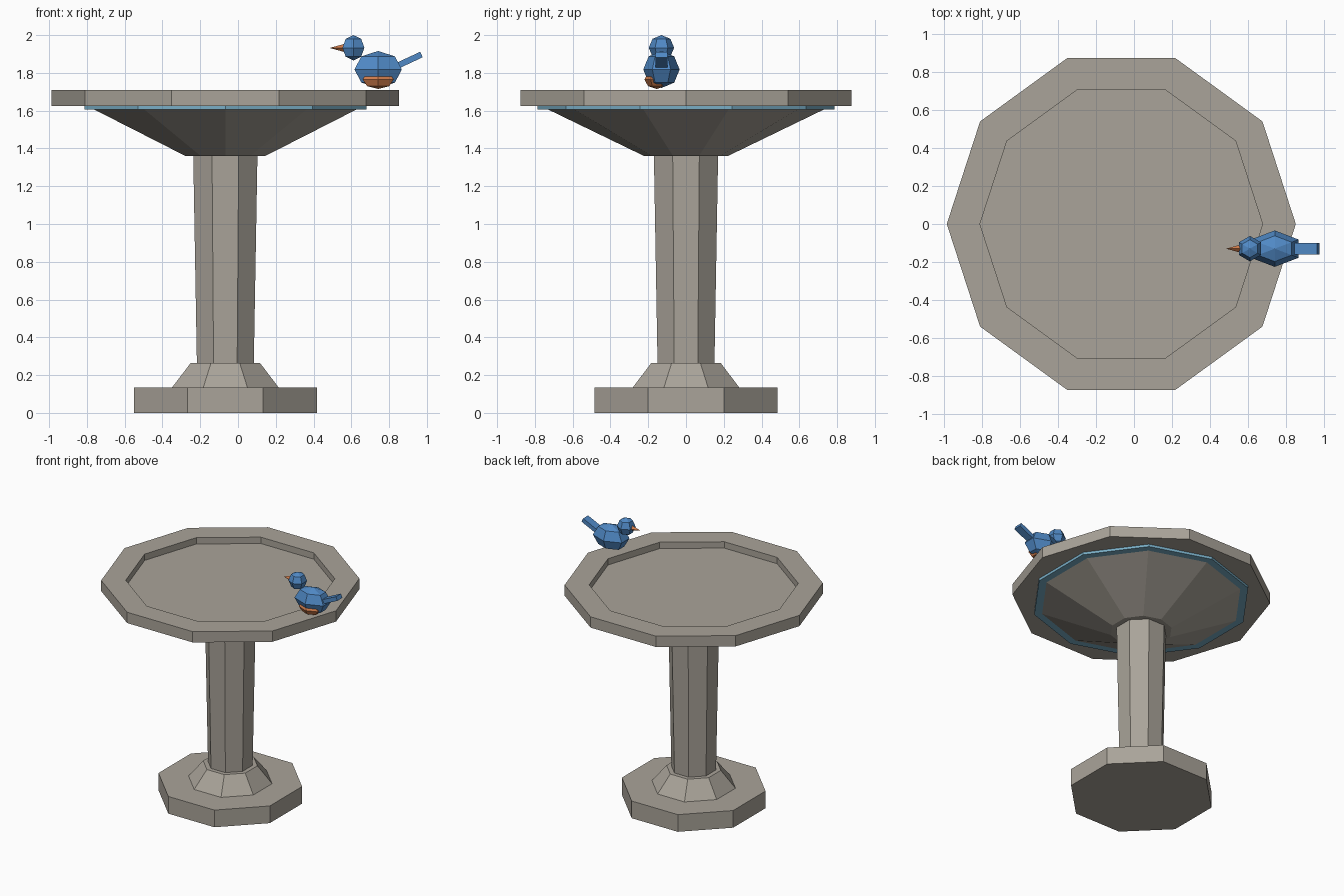
import bpy, bmesh, math
from mathutils import Matrix, Vector

cube = bpy.data.objects.get("Cube")
if cube:
    bpy.data.objects.remove(cube, do_unlink=True)


def material(name, r, g, b):
    m = bpy.data.materials.new(name)
    m.use_nodes = True
    m.diffuse_color = (r, g, b, 1)
    m.node_tree.nodes["Principled BSDF"].inputs["Base Color"].default_value = (r, g, b, 1)
    return m


STONE = material("warm grey stone", 0.40, 0.37, 0.32)
WATER = material("pale water blue", 0.19, 0.42, 0.56)
BLUE = material("feather blue", 0.08, 0.25, 0.56)
ORANGE = material("orange", 0.62, 0.20, 0.07)

AXIS_X = -0.067   # centre line of the stonework
BIRD_Y = -0.13


def finish(name, bm, mat):
    bmesh.ops.recalc_face_normals(bm, faces=bm.faces)
    mesh = bpy.data.meshes.new(name)
    bm.to_mesh(mesh)
    bm.free()
    mesh.materials.append(mat)
    obj = bpy.data.objects.new(name, mesh)
    bpy.context.collection.objects.link(obj)
    return obj


def turned(name, profile, sides, turn, mat):
    """Faceted solid from (radius, height) pairs, capped at both ends."""
    bm = bmesh.new()
    rings = []
    for r, z in profile:
        angles = [turn + math.tau * i / sides for i in range(sides)]
        rings.append([bm.verts.new((AXIS_X + r * math.cos(a), r * math.sin(a), z))
                      for a in angles])
    for low, high in zip(rings, rings[1:]):
        for i in range(sides):
            j = (i + 1) % sides
            bm.faces.new((low[i], low[j], high[j], high[i]))
    bm.faces.new(rings[0])
    bm.faces.new(rings[-1])
    return finish(name, bm, mat)


def ellipsoid(name, centre, radii, mat):
    """Six-sided, four-ring faceted ball."""
    bm = bmesh.new()
    place = Matrix.Translation(centre) @ Matrix.Diagonal((*radii, 1))
    bmesh.ops.create_uvsphere(bm, u_segments=6, v_segments=4, radius=1, matrix=place)
    return finish(name, bm, mat)


# Pedestal, octagonal with a flat side to the front
flat8 = math.pi / 8
turned("base_slab", [(0.524, 0), (0.524, 0.135)], 8, flat8, STONE)
turned("column_foot", [(0.305, 0.135), (0.198, 0.265)], 8, flat8, STONE)
turned("column", [(0.163, 0.26), (0.184, 1.365)], 8, flat8, STONE)

# Ten-sided bowl, water edge and recessed rim
flat10 = math.pi / 10
turned("bowl", [(0.222, 1.36), (0.738, 1.61)], 10, flat10, STONE)
turned("water", [(0.785, 1.605), (0.785, 1.635)], 10, flat10, WATER)
turned("basin_rim", [(0.92, 1.625), (0.92, 1.71), (0.745, 1.71), (0.745, 1.66)],
       10, 0, STONE)

# Bird on the rim
ellipsoid("bird_body", (0.742, BIRD_Y, 1.818), (0.145, 0.096, 0.098), BLUE)
ellipsoid("bird_head", (0.611, BIRD_Y, 1.933), (0.067, 0.067, 0.067), BLUE)
ellipsoid("bird_belly", (0.742, BIRD_Y - 0.025, 1.765), (0.095, 0.065, 0.05), ORANGE)

# Beak, a cone pointing to -x
bm = bmesh.new()
bmesh.ops.create_cone(bm, cap_ends=True, segments=4, radius1=0.022, radius2=0, depth=0.08,
                      matrix=Matrix.Translation((0.525, BIRD_Y, 1.932))
                      @ Matrix.Rotation(-math.pi / 2, 4, "Y"))
finish("bird_beak", bm, ORANGE)

# Tail, a thin bar tilted upwards
bm = bmesh.new()
bmesh.ops.create_cube(bm, size=1, matrix=Matrix.Translation((0.885, BIRD_Y, 1.857))
                      @ Matrix.Rotation(math.radians(-25), 4, "Y")
                      @ Matrix.Diagonal((0.19, 0.062, 0.032, 1)))
finish("bird_tail", bm, BLUE)
